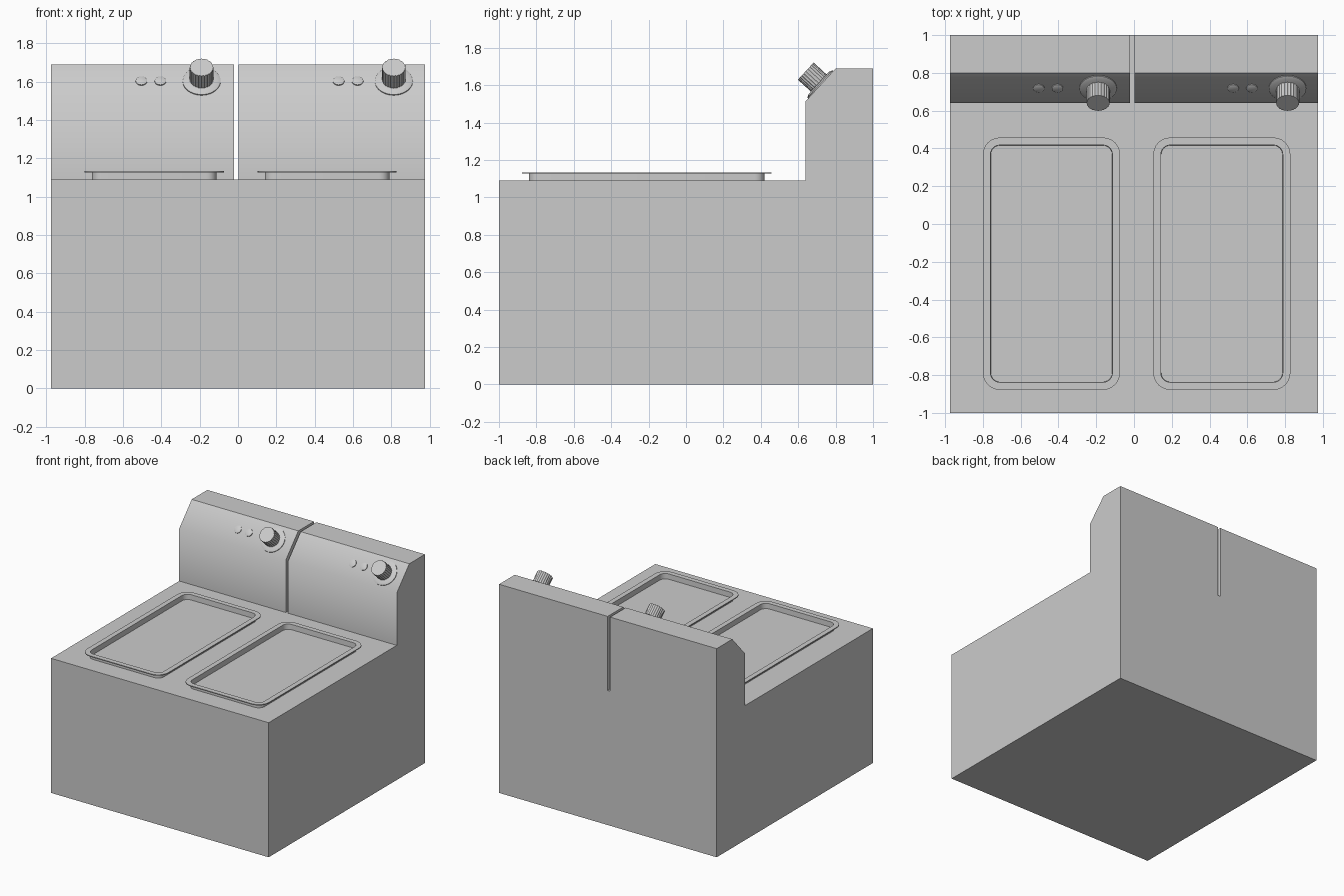
import bpy, bmesh, math
from mathutils import Vector, Matrix

cube = bpy.data.objects.get("Cube")
if cube:
    bpy.data.objects.remove(cube)

steel = bpy.data.materials.new("light_grey_steel")
steel.use_nodes = True
steel.diffuse_color = (0.6, 0.6, 0.6, 1)
steel.node_tree.nodes["Principled BSDF"].inputs["Base Color"].default_value = (0.6, 0.6, 0.6, 1)


def make(name, bm, smooth=None):
    bmesh.ops.recalc_face_normals(bm, faces=bm.faces)
    mesh = bpy.data.meshes.new(name)
    bm.to_mesh(mesh)
    bm.free()
    mesh.materials.append(steel)
    ob = bpy.data.objects.new(name, mesh)
    bpy.context.collection.objects.link(ob)
    if smooth:
        bpy.ops.object.select_all(action='DESELECT')
        ob.select_set(True)
        bpy.context.view_layer.objects.active = ob
        bpy.ops.object.shade_smooth_by_angle(angle=math.radians(smooth))
    return ob


def loft(name, rings, smooth=None, caps=(True, True)):
    """Bridge a list of equal-length point rings and cap the chosen ends."""
    bm = bmesh.new()
    loops = [[bm.verts.new(p) for p in ring] for ring in rings]
    n = len(loops[0])
    for a, b in zip(loops, loops[1:]):
        for i in range(n):
            j = (i + 1) % n
            bm.faces.new((a[i], a[j], b[j], b[i]))
    for cap, ring in zip(caps, (loops[0], loops[-1])):
        if cap:
            bm.faces.new(ring)
    return make(name, bm, smooth)


# Cabinet: side profile with the raised control panel, extruded across
W, DECK = 0.975, 1.09
profile = [(-1, 0), (1, 0), (1, 1.69), (0.8, 1.69), (0.64, 1.515), (0.64, DECK), (-1, DECK)]
cabinet = loft("cabinet", [[(x, y, z) for y, z in profile] for x in (-W, W)])

# Narrow slot that parts the control panel in two
bm = bmesh.new()
bmesh.ops.create_cube(bm, size=1, matrix=Matrix.LocRotScale((-0.009, 0.85, DECK + 0.5), None, (0.022, 0.8, 1)))
cutter = make("slot_cutter", bm)
cut = cabinet.modifiers.new("slot", 'BOOLEAN')
cut.object, cut.solver = cutter, 'EXACT'
bpy.ops.object.select_all(action='DESELECT')
cabinet.select_set(True)
bpy.context.view_layer.objects.active = cabinet
bpy.ops.object.modifier_apply(modifier="slot")
bpy.data.objects.remove(cutter)
bpy.ops.object.shade_smooth_by_angle(angle=math.radians(45))


# Cooking wells: raised tray rims with an outward lip
def rounded(cx, cy, hx, hy, r, z, steps=6):
    pts = []
    for q, (sx, sy) in enumerate(((1, 1), (-1, 1), (-1, -1), (1, -1))):
        for k in range(steps + 1):
            a = math.pi / 2 * (q + k / steps)
            pts.append((cx + sx * (hx - r) + r * math.cos(a), cy + sy * (hy - r) + r * math.sin(a), z))
    return pts


# (inset from lip edge, height) around the rim section, outside to inside
rim = [(0.038, DECK), (0.038, 1.127), (0, 1.127), (0, 1.134), (0.04, 1.134), (0.042, DECK + 0.002)]
for side, cx in (("right", -0.437), ("left", 0.465)):
    rings = [rounded(cx, -0.21, 0.363 - d, 0.668 - d, 0.09 - d, z) for d, z in rim]
    loft(side + "_well", rings, 40, (False, True))

# Controls, set square to the sloping strip
normal = Vector((0, -0.175, 0.16)).normalized()
turn = normal.to_track_quat('Z', 'Y')


def turned(name, x, section, n, flute=0.0, smooth=40):
    """Round part on the slope from (radius, height) pairs, optionally fluted."""
    centre = Vector((x, 0.72, 1.6025))
    rings = []
    for r, h in section:
        ring = []
        for i in range(n):
            a, rr = math.tau * i / n, r - flute * (i % 2)
            ring.append(centre + turn @ Vector((rr * math.cos(a), rr * math.sin(a), h)))
        rings.append(ring)
    loft(name, rings, smooth)


for side, x in (("right", -0.19), ("left", 0.813)):
    turned(side + "_dial_plate", x, [(0.099, 0), (0.099, 0.006), (0.08, 0.014)], 40)
    turned(side + "_knob", x, [(0.062, 0.01), (0.062, 0.108)], 48, 0.003, 25)
    for k, dx in (("outer", -0.314), ("inner", -0.215)):
        bx = x + dx + (0.026 if side == "left" else 0)
        turned(f"{side}_{k}_button", bx, [(0.03, 0), (0.03, 0.006), (0.024, 0.009)], 24)
